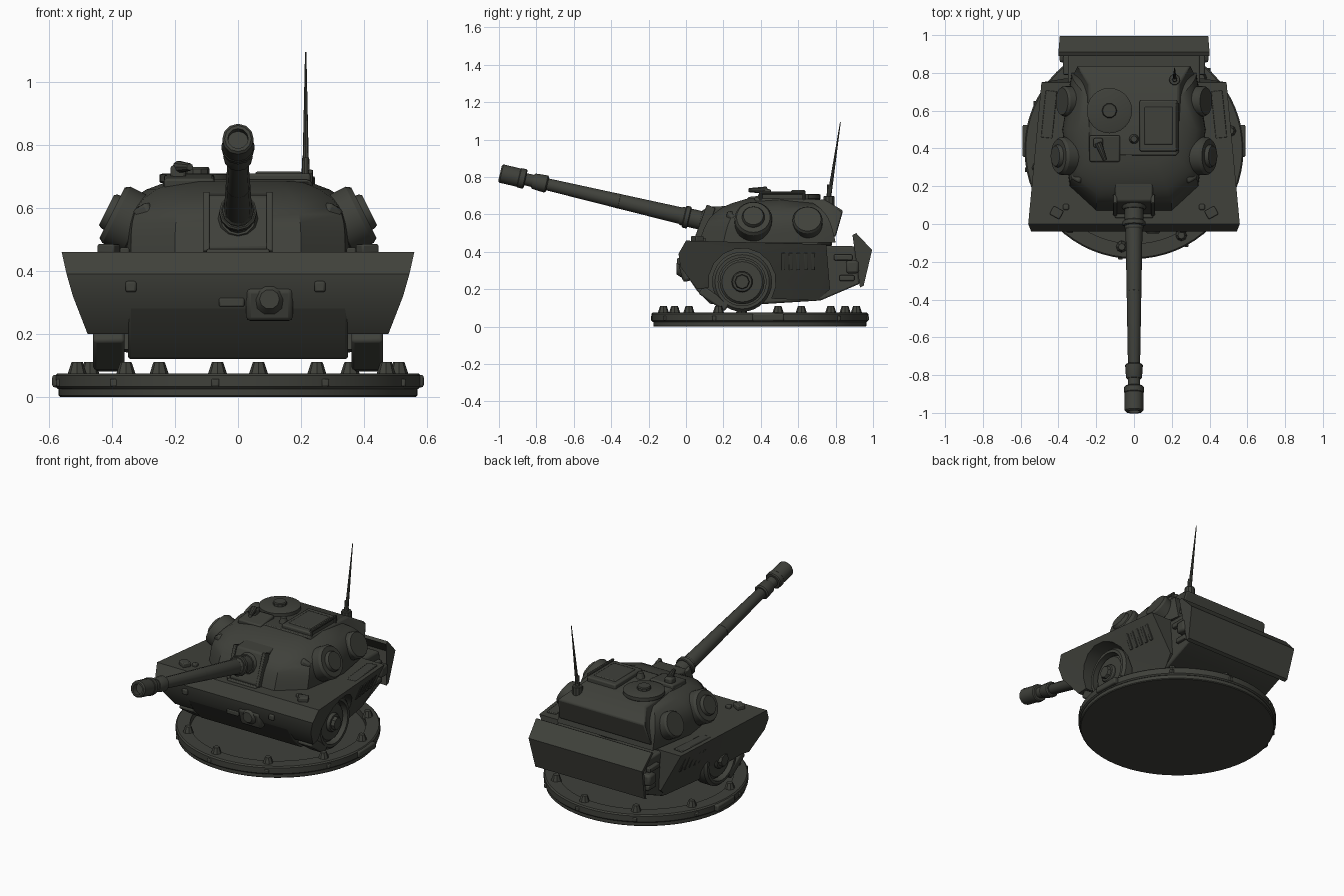
import bpy, bmesh, math
from mathutils import Vector, Matrix, Euler

if "Cube" in bpy.data.objects:
    bpy.data.objects.remove(bpy.data.objects["Cube"], do_unlink=True)

SIDES = (-1, 1)
UP = Vector((0, 0, 1))
OLIVE = (.05, .052, .043, 1)
olive = bpy.data.materials.new("dark olive grey")
olive.use_nodes = True
olive.diffuse_color = OLIVE
olive.node_tree.nodes["Principled BSDF"].inputs["Base Color"].default_value = OLIVE


def finish(name, bm, bevel):
    """Turn a bmesh into a named, coloured, smoothed object."""
    bmesh.ops.recalc_face_normals(bm, faces=bm.faces)
    mesh = bpy.data.meshes.new(name)
    bm.to_mesh(mesh)
    bm.free()
    mesh.materials.append(olive)
    part = bpy.data.objects.new(name, mesh)
    bpy.context.scene.collection.objects.link(part)
    bpy.ops.object.select_all(action='DESELECT')
    part.select_set(True)
    bpy.context.view_layer.objects.active = part
    bpy.ops.object.shade_smooth_by_angle(angle=math.radians(32))
    if bevel:
        soften = part.modifiers.new("soft edges", 'BEVEL')
        soften.width, soften.segments, soften.limit_method = bevel, 2, 'ANGLE'


def loft(name, rings, bevel=0):
    """Skin equal-length closed rings and cap both ends."""
    bm = bmesh.new()
    rows = [[bm.verts.new(point) for point in ring] for ring in rings]
    for lower, upper in zip(rows, rows[1:]):
        for i in range(len(lower)):
            bm.faces.new((lower[i - 1], lower[i], upper[i], upper[i - 1]))
    caps = [bm.faces.new(rows[0]), bm.faces.new(rows[-1])]
    bmesh.ops.triangulate(bm, faces=caps)
    finish(name, bm, bevel)


def prism(name, profile, half_width, bevel=0):
    """Side profile (y, z) spread to both sides by a half width rule."""
    loft(name, [[(side * half_width(y, z), y, z) for y, z in profile] for side in SIDES], bevel)


def drum(name, start, axis, radius, depth, tip=1, bore=0, sides=24):
    """Chamfered cylinder along an axis, with optional taper and recessed end."""
    chamfer = min(radius, depth) * .15
    end = radius * tip
    profile = [(radius - chamfer, 0), (radius, chamfer), (end, depth - chamfer), (end * .9, depth)]
    if bore:
        profile[-1] = (end - chamfer, depth)
        profile += [(end * bore, depth), (end * bore, depth - chamfer * 5)]
    turn = Vector(axis).to_track_quat('Z', 'Y').to_matrix().to_4x4()
    place = Matrix.Translation(start) @ turn
    angles = [math.tau * i / sides for i in range(sides)]
    loft(name, [[place @ Vector((r * math.cos(a), r * math.sin(a), h)) for a in angles]
                for r, h in profile])


def box(name, centre, size, pitch=0, lean=0, yaw=0):
    bm = bmesh.new()
    bmesh.ops.create_cube(bm, size=1)
    turn = Euler((pitch, lean, yaw)).to_matrix().to_4x4()
    bm.transform(Matrix.Translation(centre) @ turn @ Matrix.Diagonal((*size, 1)))
    finish(name, bm, min(size) * .2)


def lump(name, centre, width):
    box(name, centre, (width, width, width))


# Round base with rim, studs and edge clips
base = Vector((0, .395, 0))
drum("base_foot", base, UP, .57, .03, sides=64)
drum("base_rim", base + UP * .025, UP, .58, .05, bore=.86, sides=64)
STUDS = 10
for i in range(STUDS):
    angle = math.tau * (i + .3) / STUDS
    outward = Vector((math.cos(angle), math.sin(angle), 0))
    drum("base_stud", base + outward * .52 + UP * .06, UP, .033, .05, tip=.6, sides=8)
    lump("rim_rivet", base + outward * .575 + UP * .045, .025)
for side in SIDES:
    box("rim_clip", (side * .57, .44, .05), (.04, .17, .04))


# Hull sides: flared nose, fenders and flanks around round wheel arches
def hull_width(y, z):
    return .56 - .08 * y - (.46 - z) * (.28 + .3 * y)


wheel_y, wheel_z, wheel_radius = .3, .24, .16
ARCH_STEPS = 10
arch = []
for i in range(ARCH_STEPS + 1):
    angle = math.radians(190 - 220 * i / ARCH_STEPS)
    arch.append((wheel_y + .18 * math.cos(angle), wheel_z + .18 * math.sin(angle)))
nose = [(0, .46), (-.04, .39), (-.03, .32), (.06, .2)]
flank = [(.7, .14), (.77, .2), (.75, .44)]
prism("hull_sides", nose + arch + flank, hull_width)

# Narrow hull core and bent rear plate
prism("hull_core", [(0, .45), (.9, .43), (.93, .23), (.72, .14), (.4, .12), (.13, .12), (.06, .19), (-.02, .31)],
      lambda y, z: .35, bevel=.01)
spine = [(.91, .5), (.995, .41), (.95, .22)]
prism("rear_plate", spine + [(y - .02, z - .01) for y, z in reversed(spine)],
      lambda y, z: .36 + .08 * z)

# Nose fittings
box("tool_case", (.1, .01, .3), (.15, .08, .11), pitch=.25)
drum("nose_cap", (.1, -.02, .31), (0, -1, 0), .05, .03, tip=.7, sides=10)
box("nose_lug", (-.02, -.01, .3), (.08, .04, .03))
for x in (-.34, .26):
    lump("tow_hook", (x, -.03, .35), .035)

for side in SIDES:
    # Road wheel with rim, hub and cap, and the skid in front of it
    hub = Vector((side * .36, wheel_y, wheel_z))
    outward = Vector((side, 0, 0))
    drum("wheel", hub, outward, wheel_radius, .1, bore=.8, sides=32)
    drum("wheel_rim", hub, outward, wheel_radius * .75, .08)
    drum("wheel_hub", hub, outward, wheel_radius * .35, .1)
    drum("wheel_cap", hub, outward, wheel_radius * .25, .12, sides=8)
    box("wheel_skid", (side * .41, .15, .15), (.1, .17, .05), pitch=-.6)

    # Louvres, rear lamps and fender fittings
    for i in range(5):
        y, z = .52 + .04 * i, .35
        box("louvre", (side * hull_width(y, z), y, z), (.015, .02, .1), lean=side * .4)
    lump("rear_lamp", (side * .36, .89, .32), .07)
    box("rear_bracket", (side * .35, .84, .37), (.05, .1, .03))
    box("rear_step", (side * .35, .86, .26), (.04, .08, .03))
    box("fender_lamp", (side * .41, .06, .47), (.06, .05, .03), yaw=side * .5)
    lump("lamp_guard", (side * .36, .09, .46), .03)
    box("fender_lid", (side * .45, .58, .44), (.06, .25, .02), yaw=side * .1)

    # Round stowage pods on the turret flanks
    for y, radius in ((.36, .1), (.65, .08)):
        drum("stowage_pod", (side * .31, y, .54), (side, 0, .5), radius, radius)
    drum("pod_lid", (side * .31, .36, .54), (side, 0, .5), .07, .12, tip=.85)
    box("grab_box", (side * .29, .25, .58), (.06, .06, .06), lean=side * .5, yaw=side * .5)

# Turret shell: one outline shrinking toward the roof, with a raked front
front_to_back = [(.2, .07), (.34, .2), (.38, .5), (.33, .8)]
outline = front_to_back + [(-x, y) for x, y in reversed(front_to_back)]
middle, floor, height, LEVELS = .5, .45, .26, 10
rings = []
for level in range(LEVELS):
    rise = level / LEVELS
    shrink = math.sqrt(1 - rise ** 4)
    rings.append([(x * shrink, middle + (y - middle) * (shrink - rise * .2), floor + height * rise)
                  for x, y in outline])
loft("turret", rings)
drum("turret_ring", (0, .42, .43), UP, .36, .04, sides=40)
prism("turret_bustle", [(.36, .69), (.74, .68), (.84, .62), (.8, .48), (.5, .48)],
      lambda y, z: .32 - max(0, z - .6), bevel=.01)

# Mantlet frame and gun
prism("mantlet", [(.07, .44), (.05, .47), (.12, .64), (.3, .65), (.3, .44)],
      lambda y, z: .1, bevel=.01)
box("mantlet_sill", (0, .06, .45), (.2, .06, .03), pitch=-.2)
for side in SIDES:
    box("mantlet_rail", (side * .1, .1, .55), (.02, .05, .2), pitch=-.35)
trunnion = Vector((0, .135, .555))
aim = Vector((0, -1, .235)).normalized()
for name, along, length, radius, tip, bore in (
        ("gun_collar", 0, .06, .07, .9, 0),
        ("gun_sleeve", .05, .12, .05, 1, 0),
        ("gun_ring", .12, .03, .06, 1, 0),
        ("gun_barrel", .15, .8, .045, .7, 0),
        ("barrel_band", .5, .07, .04, .9, 0),
        ("barrel_clamp", .9, .08, .047, .9, 0),
        ("barrel_neck", .96, .1, .033, 1, 0),
        ("muzzle_ring", 1.02, .04, .053, 1, 0),
        ("muzzle", 1.04, .12, .05, 1, .65)):
    drum(name, trunnion + aim * along, aim, radius, length, tip, bore, sides=12)

# Roof hatches, sight, weapon stub and rail
roof = UP * .68
round_hatch = Vector((-.13, .6, 0)) + roof
drum("round_hatch", round_hatch, UP, .12, .03)
drum("round_hatch_knob", round_hatch, UP, .04, .05, sides=10)
square_hatch = Vector((.13, .52, .01)) + roof
box("square_hatch", square_hatch, (.2, .27, .04))
box("hatch_panel", square_hatch + UP * .01, (.15, .2, .03))
box("sight_box", (-.155, .4, .68), (.16, .14, .04), pitch=.1)
drum("roof_vent", (0, .45, .67), UP, .03, .05, tip=.6, sides=10)
lump("weapon_mount", (-.19, .43, .71), .05)
drum("weapon_stub", (-.19, .43, .73), (.4, -1, 0), .02, .1, tip=.6, sides=10)
drum("hatch_rail", (.23, .39, .715), (0, 1, 0), .008, .25, sides=8)
for y in (.4, .63):
    drum("rail_post", (.23, y, .65), UP, .008, .07, sides=8)

# Whip antenna
mast = Vector((.215, .765, .64))
drum("antenna_base", mast, UP, .03, .06, sides=10)
drum("antenna_spring", mast, UP, .016, .12, tip=.7, sides=10)
drum("antenna", mast + UP * .05, (0, .15, 1), .011, .41, tip=.2, sides=8)
